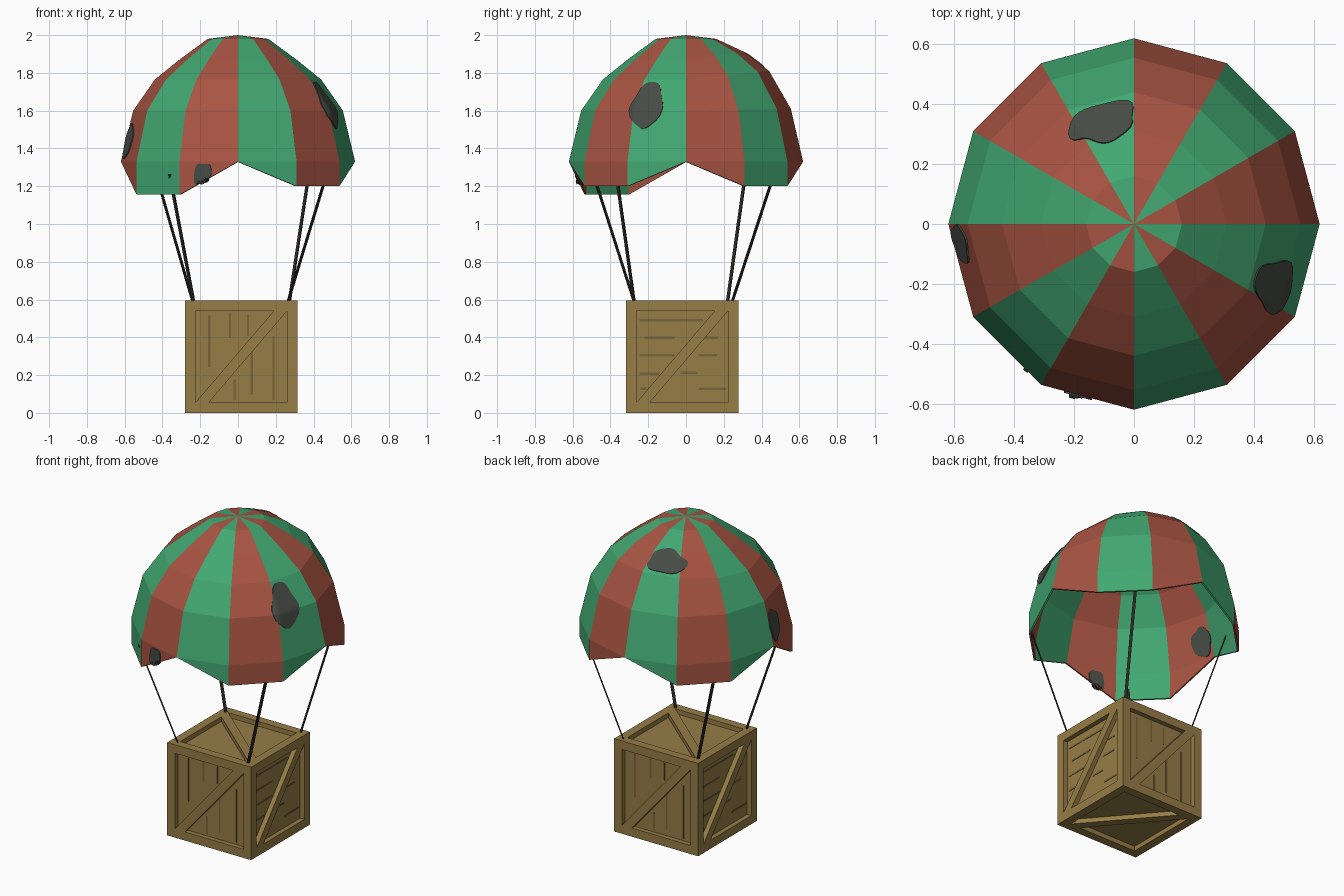
import bpy, bmesh, math
from mathutils import Vector, Matrix

if "Cube" in bpy.data.objects:
    bpy.data.objects.remove(bpy.data.objects["Cube"])


def material(name, rgb):
    m = bpy.data.materials.new(name)
    lin = [((c / 255 + 0.055) / 1.055) ** 2.4 for c in rgb]
    m.diffuse_color = (*lin, 1)
    m.use_nodes = True
    m.node_tree.nodes["Principled BSDF"].inputs["Base Color"].default_value = m.diffuse_color
    return m


RED = material("canopy red", (168, 84, 66))
GREEN = material("canopy green", (66, 168, 114))
PATCH = material("dark patch", (70, 75, 69))
WOOD = material("crate wood", (150, 125, 70))
GRAIN = material("wood grain", (120, 100, 58))
ROPE = material("strap black", (42, 40, 34))


def finish(bm, name, mats, thickness=0, offset=-1):
    me = bpy.data.meshes.new(name)
    bm.to_mesh(me)
    bm.free()
    ob = bpy.data.objects.new(name, me)
    bpy.context.collection.objects.link(ob)
    for m in mats:
        me.materials.append(m)
    if thickness:
        mod = ob.modifiers.new("thickness", "SOLIDIFY")
        mod.thickness, mod.offset = thickness, offset
    return ob


# Canopy surface: rings from the apex down to the scalloped rim
RADII = [0, 0.16, 0.31, 0.44, 0.555, 0.62, 0.62]
HEIGHTS = [2.0, 1.98, 1.91, 1.81, 1.61, 1.33]
SAG = [0, 0, 0.04, 0.045, 0.01, 0]


def ring_point(k, j):
    a = math.radians(30 * k)
    if j < 6:
        z = HEIGHTS[j] - SAG[j] * min(1, 1 - math.sin(a))
    elif k % 3 == 0:
        z = 1.33
    else:
        z = 1.155 if k % 12 in (7, 8) else 1.2
    return Vector((RADII[j] * math.cos(a), RADII[j] * math.sin(a), z))


def surface(deg, t):
    k, j = math.floor(deg / 30), min(int(t), 5)
    u, v = deg / 30 - k, t - j
    upper = ring_point(k, j).lerp(ring_point(k + 1, j), u)
    lower = ring_point(k, j + 1).lerp(ring_point(k + 1, j + 1), u)
    return upper.lerp(lower, v)


# Canopy: twelve gores in alternating colours
bm = bmesh.new()
cache = {}


def vert(p):
    key = tuple(round(c, 4) + 0.0 for c in p)
    if key not in cache:
        cache[key] = bm.verts.new(p)
    return cache[key]


for k in range(12):
    for j in range(6):
        corners = [(k, j), (k, j + 1), (k + 1, j + 1), (k + 1, j)]
        vs = list(dict.fromkeys(vert(ring_point(*c)) for c in corners))
        bm.faces.new(vs).material_index = k % 2
finish(bm, "canopy", [RED, GREEN], 0.012)

# Dark patches going through the cloth: (angle, ring position, half sizes)
for n, (a, t, da, dt) in enumerate([(-23.5, 3.74, 9.5, 0.63), (107, 2.42, 18, 0.5),
                                    (186.5, 4.6, 6.5, 0.33), (252, 5.68, 4.5, 0.63)]):
    bm = bmesh.new()
    rings, seg = 8, 32
    grid = []
    for i in range(1, rings + 1):
        row = []
        for s in range(seg):
            f = 2 * math.pi * s / seg
            r = i / rings * (1 + 0.07 * math.sin(3 * f + n) + 0.05 * math.sin(5 * f + 2 * n))
            row.append(bm.verts.new(surface(a + da * r * math.cos(f),
                                            min(t + dt * r * math.sin(f), 5.98))))
        grid.append(row)
    mid = bm.verts.new(surface(a, t))
    for s in range(seg):
        e = (s + 1) % seg
        bm.faces.new((mid, grid[0][e], grid[0][s]))
        for i in range(rings - 1):
            bm.faces.new((grid[i][e], grid[i + 1][e], grid[i + 1][s], grid[i][s]))
    finish(bm, f"canopy_patch_{n + 1}", [PATCH], 0.024, -0.5)

# Flat straps from the crate corners to the canopy, slightly twisted
for n, (base, rim) in enumerate([((0.265, -0.275, 0.59), (0.45, -0.36, 1.2)),
                                 ((0.272, 0.245, 0.59), (0.365, 0.445, 1.2)),
                                 ((-0.24, 0.22, 0.59), (-0.415, 0.305, 1.2)),
                                 ((-0.235, -0.275, 0.59), (-0.35, -0.47, 1.2))]):
    p = Vector(base)
    d = (Vector(rim) - p) * 1.1
    axis = d.normalized()
    tangent = Vector((-rim[1], rim[0], 0)).normalized()
    tangent = (tangent - axis * tangent.dot(axis)).normalized()
    radial = axis.cross(tangent)
    mat = Matrix((tangent * 0.018, radial * 0.006, d)).transposed().to_4x4()
    mat.translation = p + d / 2
    bm = bmesh.new()
    bmesh.ops.create_cube(bm, size=1, matrix=mat)
    bmesh.ops.recalc_face_normals(bm, faces=bm.faces)
    finish(bm, f"strap_{n + 1}", [ROPE])

# Crate
C = Vector((0.0175, -0.02, 0.2975))
HALF, BEAM, CORE = 0.2975, 0.055, 0.2675
IN = HALF - BEAM


def add_box(bm, centre, size):
    bmesh.ops.create_cube(bm, size=1, matrix=Matrix.Translation(C + Vector(centre))
                          @ Matrix.Diagonal((*size, 1)))


# Recessed plank walls
bm = bmesh.new()
add_box(bm, (0, 0, 0), [2 * CORE] * 3)
finish(bm, "crate_planks", [WOOD])

# Twelve edge beams
bm = bmesh.new()
m = HALF - BEAM / 2
for s in (-m, m):
    for t in (-m, m):
        add_box(bm, (0, s, t), (2 * HALF, BEAM, BEAM))
        add_box(bm, (s, 0, t), (BEAM, 2 * IN, BEAM))
        add_box(bm, (s, t, 0), (BEAM, BEAM, 2 * IN))
finish(bm, "crate_frame", [WOOD])


def add_prism(bm, face, poly, d0, d1):
    u, v = Vector(face[0]), Vector(face[1])
    n = u.cross(v)
    lo, hi = [[bm.verts.new(C + u * x + v * y + n * d) for x, y in poly] for d in (d0, d1)]
    bm.faces.new(hi)
    bm.faces.new(lo[::-1])
    for i in range(len(poly)):
        e = (i + 1) % len(poly)
        bm.faces.new((lo[i], lo[e], hi[e], hi[i]))


X, Y, Z = Vector((1, 0, 0)), Vector((0, 1, 0)), Vector((0, 0, 1))
FACES = [(X, Z), (Y, Z), (-X, Z), (-Y, Z), (Y, -X), (X, -Y)]

# Diagonal brace on every side
bm = bmesh.new()
for face in FACES:
    add_prism(bm, face, [(-IN, -IN), (-0.172, -IN), (IN, IN), (0.172, IN)], 0.26, HALF)
finish(bm, "crate_braces", [WOOD])

# Grain marks: (position across, start, end), upright on front/back, level on sides
UPRIGHT = [(-0.17, -0.055, 0.22), (-0.06, 0.1, 0.235), (0.035, 0.11, 0.22),
           (-0.035, -0.23, -0.12), (0.055, -0.2, 0.03), (0.17, -0.23, 0.11)]
LEVEL = [(0.193, -0.225, 0.11), (0.1, -0.2, -0.04), (0.1, 0.09, 0.19),
         (0.007, -0.225, -0.04), (0.007, 0.085, 0.185), (-0.09, -0.225, -0.12),
         (-0.085, -0.01, 0.08), (-0.17, -0.22, -0.19), (-0.17, 0.09, 0.235)]
bm = bmesh.new()
W = 0.006
for i, face in enumerate(FACES[:4]):
    for p, a, b in (LEVEL if i % 2 else UPRIGHT):
        x0, x1, y0, y1 = (a, b, p - W, p + W) if i % 2 else (p - W, p + W, a, b)
        add_prism(bm, face, [(x0, y0), (x1, y0), (x1, y1), (x0, y1)], CORE - 0.001, CORE + 0.002)
finish(bm, "crate_grain", [GRAIN])
